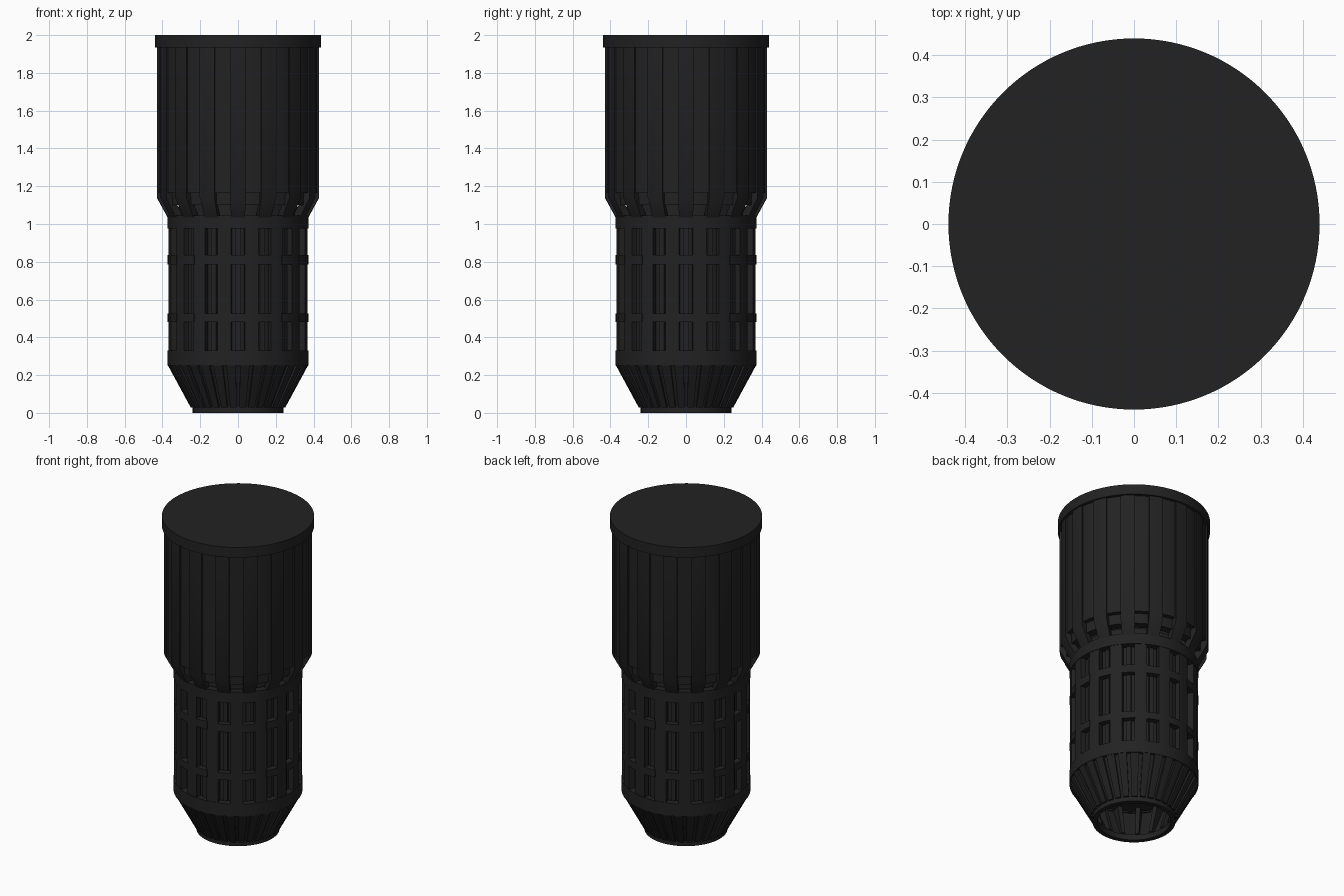
import bpy, bmesh
from math import sin, cos, radians

cube = bpy.data.objects.get("Cube")
if cube:
    bpy.data.objects.remove(cube, do_unlink=True)

black = bpy.data.materials.new("matte_black")
black.use_nodes = True
colour = (0.0160, 0.0160, 0.0160, 1)
black.diffuse_color = colour
shader = black.node_tree.nodes["Principled BSDF"]
shader.inputs["Base Color"].default_value = colour
shader.inputs["Roughness"].default_value = 0.7

STEP = 360 / 16          # spacing of windows and panels
HALF = STEP / 4          # half the width of one strip


def sweep(bm, profile, start, end, steps):
    """Sweep a closed (radius, z) profile around z between two angles."""
    full = end - start >= 360
    loops = []
    for i in range(steps if full else steps + 1):
        a = radians(start + (end - start) * i / steps)
        loops.append([bm.verts.new((r * sin(a), -r * cos(a), z)) for r, z in profile])
    n = len(profile)
    for i in range(steps):
        a, b = loops[i], loops[(i + 1) % len(loops)]
        for j in range(n):
            k = (j + 1) % n
            bm.faces.new((a[j], b[j], b[k], a[k]))
    if not full:
        bm.faces.new(loops[0])
        bm.faces.new(loops[-1])


def finish(bm, name):
    bmesh.ops.remove_doubles(bm, verts=bm.verts, dist=1e-5)
    bmesh.ops.recalc_face_normals(bm, faces=bm.faces)
    mesh = bpy.data.meshes.new(name)
    bm.to_mesh(mesh)
    bm.free()
    mesh.materials.append(black)
    ob = bpy.data.objects.new(name, mesh)
    bpy.context.collection.objects.link(ob)
    bpy.ops.object.select_all(action='DESELECT')
    ob.select_set(True)
    bpy.context.view_layer.objects.active = ob
    bpy.ops.object.shade_smooth_by_angle(angle=radians(30))
    return ob


def ring(name, profile):
    bm = bmesh.new()
    sweep(bm, profile, 0, 360, 128)
    return finish(bm, name)


def sectors(name, profile, count, half, offset=0, steps=4):
    """Repeat a short swept block evenly around the axis."""
    bm = bmesh.new()
    for i in range(count):
        mid = offset + 360 / count * i
        sweep(bm, profile, mid - half, mid + half, steps)
    return finish(bm, name)


def box(r0, r1, z0, z1):
    return [(r0, z0), (r1, z0), (r1, z1), (r0, z1)]


# Top cap and upper barrel
ring("top_cap", box(0, 0.44, 1.935, 2.0))
ring("upper_barrel", box(0.39, 0.42, 1.165, 1.935))
ring("upper_lining", box(0.34, 0.392, 1.1, 1.2))

# Raised panels that bend inwards into the shoulder struts
sectors("shoulder_panels",
        [(0.43, 1.935), (0.43, 1.14), (0.37, 1.03), (0.34, 1.03),
         (0.34, 1.06), (0.395, 1.15), (0.41, 1.935)], 16, HALF)

# Lower barrel: collars, posts between windows, cross bands
ring("upper_collar", box(0.33, 0.373, 0.975, 1.045))
ring("lower_collar", box(0.33, 0.373, 0.25, 0.33))
sectors("window_posts", box(0.335, 0.37, 0.32, 0.985), 16, HALF, STEP / 2)
bands = [(0.48, 0.525), (0.785, 0.835)]
for label, (z0, z1) in zip(("lower", "upper"), bands):
    sectors(label + "_window_bands", box(0.335, 0.372, z0, z1), 16, HALF + 0.7)

# Inner core with a bar behind every window
ring("inner_core", box(0, 0.315, 0.25, 1.11))
sectors("inner_bars", box(0.31, 0.338, 0.32, 0.985), 16, 2.2, 0, 2)

# Slatted cone with a thin liner and open foot
sectors("cone_slats",
        [(0.373, 0.255), (0.25, 0.028), (0.225, 0.028), (0.345, 0.255)],
        32, 3.9, 360 / 64, 3)
ring("cone_liner", [(0.358, 0.255), (0.238, 0.028), (0.22, 0.028), (0.34, 0.255)])
ring("foot_ring", box(0.212, 0.24, 0, 0.035))
sectors("inner_cone_ribs",
        [(0.345, 0.255), (0.225, 0.03), (0.205, 0.04), (0.27, 0.255)], 16, 3, 0, 2)
